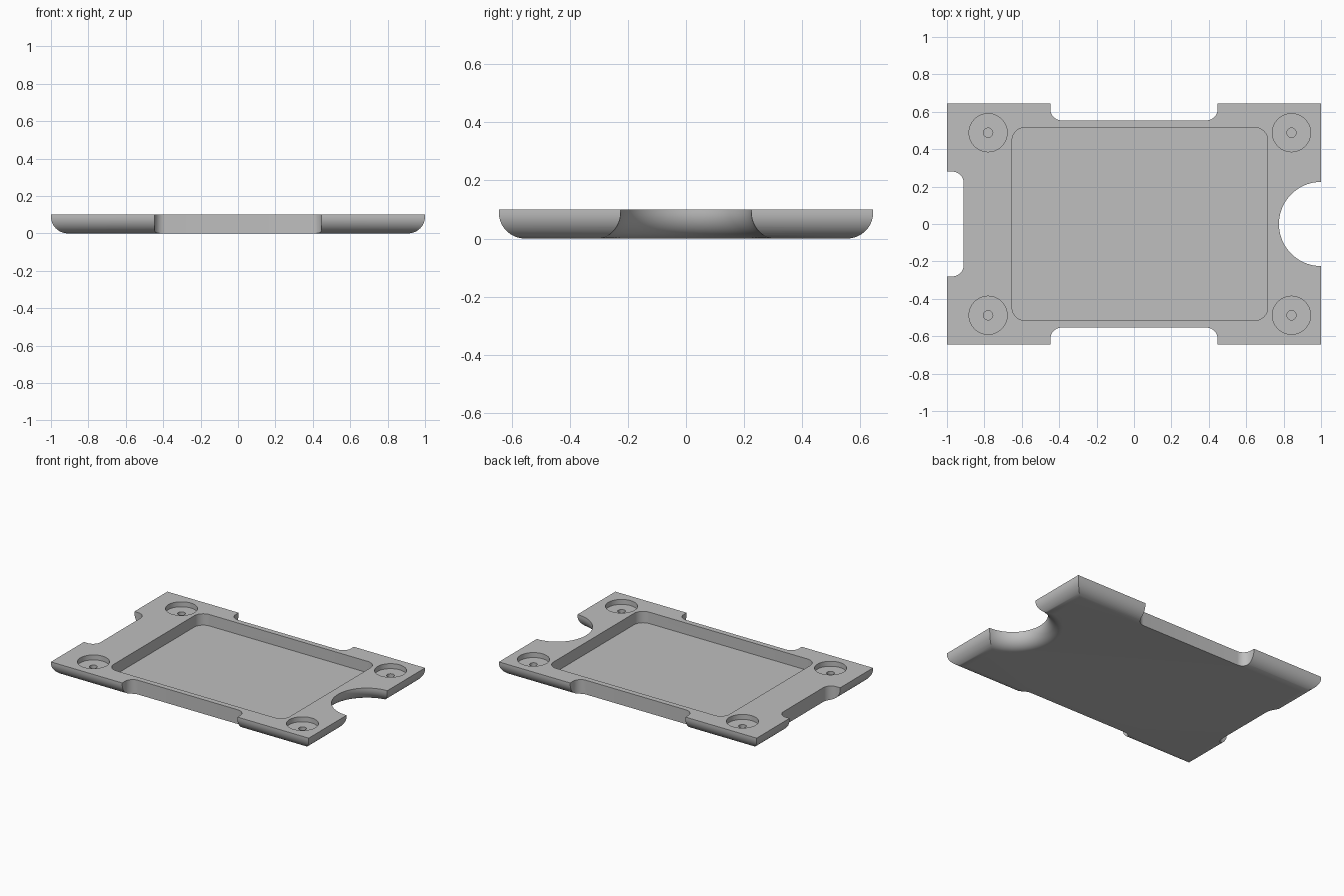
import bpy, bmesh
from math import sin, cos, pi, sqrt

cube = bpy.data.objects.get("Cube")
if cube:
    bpy.data.objects.remove(cube, do_unlink=True)

HX, HY, H, FILLET = 1.0, 0.645, 0.1, 0.09

grey = bpy.data.materials.new("plain grey")
grey.use_nodes = True
grey.diffuse_color = (0.52, 0.52, 0.52, 1)
grey.node_tree.nodes["Principled BSDF"].inputs["Base Color"].default_value = (0.52, 0.52, 0.52, 1)


def loft(name, layers):
    """Closed solid through (outline, z) layers with matching point counts."""
    bm = bmesh.new()
    rings = [[bm.verts.new((x, y, z)) for x, y in outline] for outline, z in layers]
    for low, high in zip(rings, rings[1:]):
        for i in range(len(low)):
            j = (i + 1) % len(low)
            bm.faces.new((low[i], low[j], high[j], high[i]))
    bm.faces.new(rings[0][::-1])
    bm.faces.new(rings[-1])
    bmesh.ops.recalc_face_normals(bm, faces=bm.faces)
    mesh = bpy.data.meshes.new(name)
    bm.to_mesh(mesh)
    bm.free()
    mesh.materials.append(grey)
    obj = bpy.data.objects.new(name, mesh)
    bpy.context.collection.objects.link(obj)
    return obj


def rectangle(hx, hy):
    return [(-hx, -hy), (hx, -hy), (hx, hy), (-hx, hy)]


def circle(cx, cy, r, n=64):
    return [(cx + r * cos(2 * pi * i / n), cy + r * sin(2 * pi * i / n)) for i in range(n)]


def rounded(x0, x1, y0, y1, r, n=10):
    points = []
    corners = [(x1 - r, y1 - r), (x0 + r, y1 - r), (x0 + r, y0 + r), (x1 - r, y0 + r)]
    for q, (cx, cy) in enumerate(corners):
        for i in range(n + 1):
            a = pi / 2 * (q + i / n)
            points.append((cx + r * cos(a), cy + r * sin(a)))
    return points


def prism(name, outline, z0, z1=0.2):
    return loft(name, [(outline, z0), (outline, z1)])


# Quarter-round profile of the lower edge: (inset, height)
STEPS = 14
edge = [(FILLET * (1 - sin(pi / 2 * i / STEPS)), FILLET * (1 - cos(pi / 2 * i / STEPS)))
        for i in range(STEPS + 1)]

# Plate with rounded lower edges
plate = loft("plate", [(rectangle(HX - d, HY - d), z) for d, z in edge]
             + [(rectangle(HX, HY), H)])

# Half-round side opening, flared by the same lower rounding
R = 0.225
flare = [(circle(HX, 0, R + FILLET, 96), -0.1)]
flare += [(circle(HX, 0, R + d, 96), z) for d, z in edge]
flare += [(circle(HX, 0, R, 96), 0.2)]
cutters = [loft("opening_cutter", flare)]

# Edge notches
for s in (-1, 1):
    y0, y1 = sorted((s * 0.554, s * 0.9))
    cutters.append(prism("long_side_notch_cutter", rounded(-0.447, 0.447, y0, y1, 0.06), -0.1))
cutters.append(prism("short_side_notch_cutter", rounded(-1.3, -0.911, -0.28, 0.28, 0.06), -0.1))

# Central pocket
cutters.append(prism("pocket_cutter", rounded(-0.652, 0.715, -0.516, 0.516, 0.07), 0.02))

# Corner recesses, each with a small blind hole
for x in (-0.78, 0.842):
    for y in (-0.488, 0.488):
        cutters.append(prism("recess_cutter", circle(x, y, 0.102), 0.065))
        cutters.append(prism("small_hole_cutter", circle(x, y, 0.025, 32), 0.02))

# Cut everything out of the plate
bpy.ops.object.select_all(action='DESELECT')
bpy.context.view_layer.objects.active = plate
plate.select_set(True)
for cutter in cutters:
    cutter.hide_render = True
    cut = plate.modifiers.new("cut", 'BOOLEAN')
    cut.operation = 'DIFFERENCE'
    cut.solver = 'EXACT'
    cut.object = cutter
    bpy.ops.object.modifier_apply(modifier=cut.name)
    bpy.data.objects.remove(cutter, do_unlink=True)

bpy.ops.object.shade_smooth_by_angle(angle=pi / 6)
